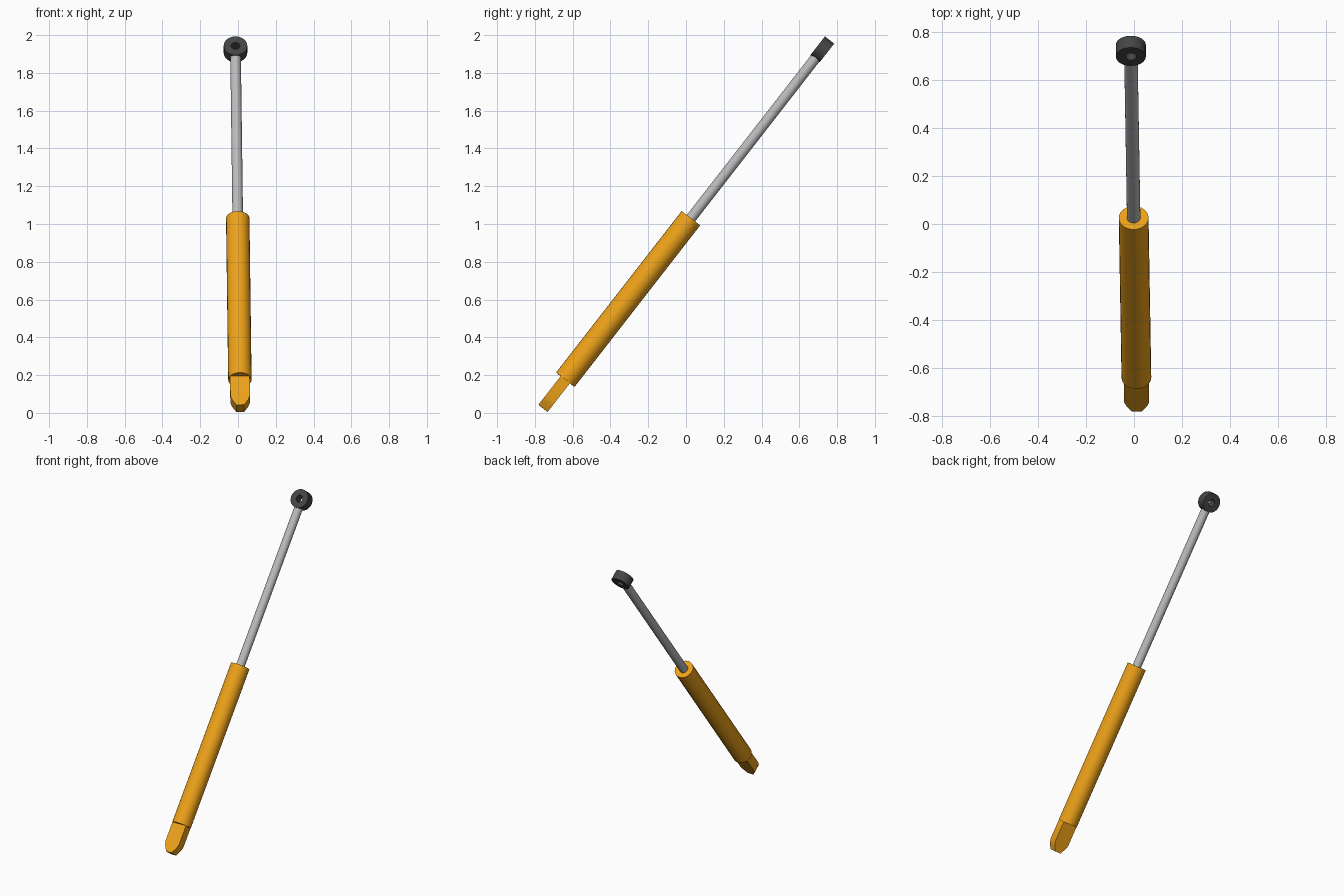
import bpy, bmesh, math
from mathutils import Matrix, Vector

if "Cube" in bpy.data.objects:
    bpy.data.objects.remove(bpy.data.objects["Cube"])

# Local frame: z runs along the strut from the lug tip; then it is leaned back
LEAN = (Matrix.Translation((0.012, -0.757, 0.024))
        @ Matrix.Rotation(math.radians(-37.88), 4, 'X')
        @ Matrix.Rotation(math.radians(-0.6), 4, 'Y'))


def material(name, rgb):
    m = bpy.data.materials.new(name)
    m.diffuse_color = (*rgb, 1)
    m.use_nodes = True
    m.node_tree.nodes["Principled BSDF"].inputs["Base Color"].default_value = m.diffuse_color
    return m


orange = material("orange_paint", (0.85, 0.36, 0.01))
dark = material("dark_steel", (0.06, 0.06, 0.06))
steel = material("bright_steel", (0.5, 0.5, 0.5))


def finish(name, bm, mat, angle=35):
    bmesh.ops.recalc_face_normals(bm, faces=bm.faces)
    me = bpy.data.meshes.new(name)
    bm.to_mesh(me)
    bm.free()
    me.materials.append(mat)
    ob = bpy.data.objects.new(name, me)
    bpy.context.collection.objects.link(ob)
    ob.matrix_world = LEAN
    bpy.context.view_layer.objects.active = ob
    ob.select_set(True)
    bpy.ops.object.shade_smooth_by_angle(angle=math.radians(angle))
    ob.select_set(False)
    return ob


def tube(name, r, z0, z1, mat, sides=24):
    bm = bmesh.new()
    bmesh.ops.create_cone(bm, cap_ends=True, segments=sides, radius1=r, radius2=r,
                          depth=z1 - z0, matrix=Matrix.Translation((0, 0, (z0 + z1) / 2)))
    return finish(name, bm, mat)


# Barrel and piston rod
tube("barrel", 0.062, 0.192, 1.275, orange)
tube("piston_rod", 0.028, 1.27, 2.352, steel)

# Rod eye: square section swept around the pin axis (local y)
bm = bmesh.new()
c = Vector((0, 0, 2.408))
section = [(0.0625, -0.031), (0.0625, 0.031), (0.023, 0.031), (0.023, -0.031)]
vs = [bm.verts.new(c + Vector((r, y, 0))) for r, y in section]
edges = [bm.edges.new((vs[i], vs[(i + 1) % 4])) for i in range(4)]
bmesh.ops.spin(bm, geom=vs + edges, cent=c, axis=(0, 1, 0), angle=math.tau, steps=24)
bmesh.ops.remove_doubles(bm, verts=bm.verts, dist=1e-4)
finish("rod_eye", bm, dark)

# Mounting lug: plate with a chamfered tip under the barrel
bm = bmesh.new()
half = [(0.052, 0.195), (0.052, 0.062), (0.043, 0.036), (0.021, 0.0)]
outline = half + [(-x, z) for x, z in reversed(half)]
face = bm.faces.new([bm.verts.new((x, -0.031, z)) for x, z in outline])
ext = bmesh.ops.extrude_face_region(bm, geom=[face])["geom"]
bmesh.ops.translate(bm, vec=(0, 0.062, 0),
                    verts=[v for v in ext if isinstance(v, bmesh.types.BMVert)])
finish("mounting_lug", bm, orange)
